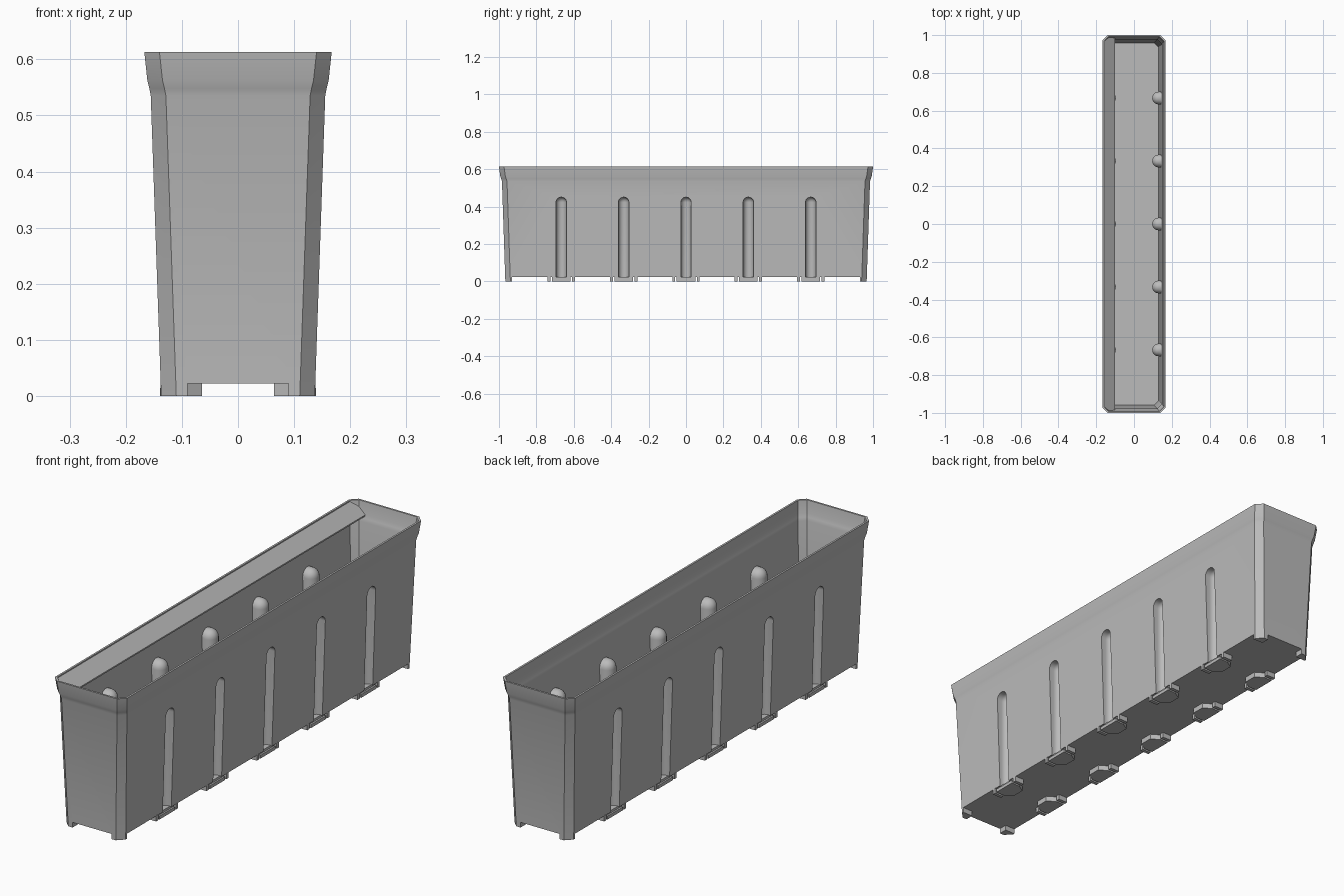
import bpy, bmesh, math
from mathutils import Vector

cube = bpy.data.objects.get("Cube")
if cube:
    bpy.data.objects.remove(cube, do_unlink=True)

GREY = (0.5, 0.5, 0.5, 1)
mat = bpy.data.materials.new("grey plastic")
mat.use_nodes = True
mat.diffuse_color = GREY
mat.node_tree.nodes["Principled BSDF"].inputs["Base Color"].default_value = GREY

WALL = 0.008
FLOOR = 0.022
GROOVES = [i / 3 for i in (-2, -1, 0, 1, 2)]


def make(name, bm):
    bmesh.ops.recalc_face_normals(bm, faces=bm.faces[:])
    mesh = bpy.data.meshes.new(name)
    bm.to_mesh(mesh)
    bm.free()
    obj = bpy.data.objects.new(name, mesh)
    obj.data.materials.append(mat)
    bpy.context.collection.objects.link(obj)
    return obj


def loft(name, rings):
    """Closed solid through rings with equal point counts."""
    bm = bmesh.new()
    rows = [[bm.verts.new(p) for p in ring] for ring in rings]
    for a, b in zip(rows, rows[1:]):
        for i in range(len(a)):
            j = (i + 1) % len(a)
            bm.faces.new((a[i], a[j], b[j], b[i]))
    bm.faces.new(rows[0][::-1])
    bm.faces.new(rows[-1])
    return make(name, bm)


def prism(name, outline, z0, z1):
    return loft(name, [[(x, y, z) for x, y in outline] for z in (z0, z1)])


def box(name, x0, x1, y0, y1, z0, z1):
    return prism(name, [(x0, y0), (x1, y0), (x1, y1), (x0, y1)], z0, z1)


def octagon(hx, hy, c, z):
    return [(hx, c - hy, z), (hx, hy - c, z), (hx - c, hy, z), (c - hx, hy, z),
            (-hx, hy - c, z), (-hx, c - hy, z), (c - hx, -hy, z), (hx - c, -hy, z)]


def channel(name, side, y, r, top, bottom):
    """Round-topped upright channel, stretched outward through the wall."""
    bm = bmesh.new()
    n = 20
    for x in (0.130, 0.20):
        for k in range(n):
            a = 2 * math.pi * k / n
            for j in range(6):
                e = j * math.pi / 12
                bm.verts.new((side * (x + r * math.cos(e) * math.cos(a)),
                              y + r * math.cos(e) * math.sin(a), top - r + r * math.sin(e)))
            bm.verts.new((side * (x + r * math.cos(a)), y + r * math.sin(a), bottom))
        bm.verts.new((side * x, y, top))
    out = bmesh.ops.convex_hull(bm, input=bm.verts[:])
    inside = [v for v in out["geom_interior"] if isinstance(v, bmesh.types.BMVert)]
    bmesh.ops.delete(bm, geom=inside, context='VERTS')
    return make(name, bm)


def cut(obj, cutter):
    cutter.hide_render = True
    mod = obj.modifiers.new("cut", 'BOOLEAN')
    mod.operation = 'DIFFERENCE'
    mod.solver = 'EXACT'
    mod.object = cutter
    bpy.context.view_layer.objects.active = obj
    bpy.ops.object.modifier_apply(modifier=mod.name)
    bpy.data.objects.remove(cutter, do_unlink=True)


# Tapered trough with chamfered corners and a flared rim: (z, half width, half length)
profile = [(0, 0.137, 0.966), (0.535, 0.1555, 0.984), (0.548, 0.158, 0.988),
           (0.562, 0.1615, 0.993), (0.613, 0.167, 1.0)]
trough = loft("trough", [octagon(hx, hy, 0.027, z) for z, hx, hy in profile])

# Hollow inside, with room left for the channel bumps
inner = [(FLOOR + WALL, 0.138, 0.967)] + profile[1:] + [(0.65, 0.171, 1.004)]
cavity = loft("cavity", [octagon(hx - WALL, hy - WALL, 0.024, z) for z, hx, hy in inner])
for side in (-1, 1):
    for y in GROOVES:
        cut(cavity, channel("bump", side, y, 0.028 + WALL * 0.7, 0.455, 0.0))
cut(trough, cavity)
for side in (-1, 1):
    for y in GROOVES:
        cut(trough, channel("groove", side, y, 0.028, 0.45, FLOOR))

# Raised underside that leaves four corner feet
cut(trough, box("end_gap", -0.09, 0.09, -1.1, 1.1, -0.1, FLOOR))
cut(trough, box("side_gap", -0.3, 0.3, -0.93, 0.93, -0.1, FLOOR))

# Sloping inner lip along one long edge
lip_plan = [(-0.163, -0.968), (-0.138, -0.99), (-0.10, -0.987),
            (-0.10, 0.987), (-0.138, 0.99), (-0.163, 0.968)]


def lip_height(x):
    return 0.612 - (x + 0.163) * 0.8


lip = loft("inner_lip", [[(x, y, lip_height(x) - d) for x, y in lip_plan] for d in (0.006, 0)])

# Bracket feet below each channel: wedge, thin front lip and two end tabs
parts = [trough, lip]
for side in (-1, 1):
    name = "left" if side > 0 else "right"
    for y in GROOVES:
        wedge = [(0.132, -0.05), (0.132, 0.05), (0.10, 0.05), (0.064, 0.028),
                 (0.064, -0.028), (0.10, -0.05)]
        parts.append(prism(name + "_foot", [(side * x, y + v) for x, v in wedge], 0, FLOOR + 0.002))
        parts.append(box(name + "_foot_lip", side * 0.130, side * 0.139, y - 0.05, y + 0.05, 0, 0.014))
        for s in (-1, 1):
            parts.append(box(name + "_foot_tab", side * 0.095, side * 0.1385,
                             y + s * 0.058, y + s * 0.073, 0, FLOOR + 0.002))

# Smooth shading with sharp edges kept
bpy.ops.object.select_all(action='DESELECT')
for obj in parts:
    obj.select_set(True)
bpy.context.view_layer.objects.active = trough
bpy.ops.object.shade_smooth_by_angle(angle=math.radians(30))
